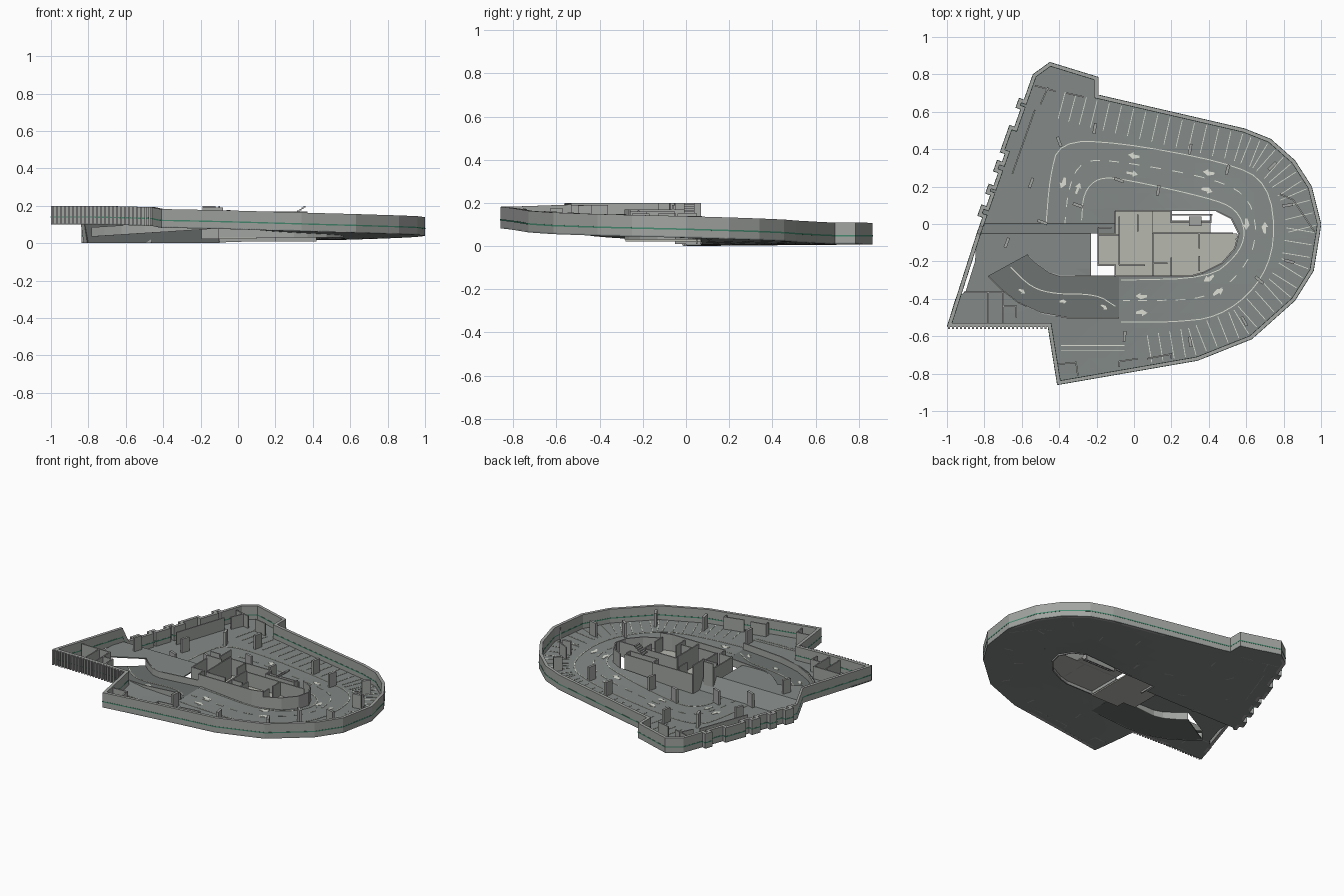
import bpy, bmesh, math
from mathutils import Vector as V

if "Cube" in bpy.data.objects:
    bpy.data.objects.remove(bpy.data.objects["Cube"])

def mat(name, c):
    m = bpy.data.materials.new(name)
    m.diffuse_color = (*c, 1)
    m.use_nodes = True
    m.node_tree.nodes["Principled BSDF"].inputs["Base Color"].default_value = m.diffuse_color
    return m

FLOOR = mat("floor_grey", (0.23, 0.255, 0.245))
RAMP = mat("ramp_grey", (0.15, 0.165, 0.16))
WALL = mat("wall_grey", (0.36, 0.375, 0.36))
CORE = mat("core_floor_light", (0.47, 0.48, 0.43))
GREEN = mat("stripe_green", (0.06, 0.25, 0.16))
WHITE = mat("marking_white", (0.72, 0.74, 0.66))

# helical floor height around the core
TABLE = [(-180, .1), (-150, .1), (-124, .083), (-69, .063), (0, .04), (50, .018), (90, .012), (180, 0)]
def deck(x, y):
    a = math.degrees(math.atan2(y + .05, x - .1))
    for (a0, z0), (a1, z1) in zip(TABLE, TABLE[1:]):
        if a <= a1:
            return z0 + (z1 - z0) * (a - a0) / (a1 - a0)
    return 0
def ramp_z(x, y):
    return .035 + .045 * (x + .78) / .7
def level(z):
    return lambda x, y: z

def finish(name, bm, m):
    bmesh.ops.recalc_face_normals(bm, faces=bm.faces)
    me = bpy.data.meshes.new(name)
    bm.to_mesh(me)
    bm.free()
    me.materials.append(m)
    ob = bpy.data.objects.new(name, me)
    bpy.context.collection.objects.link(ob)

def resample(pts, step):
    out = [V(pts[0])]
    for a, b in zip(pts, pts[1:]):
        a, b = V(a), V(b)
        n = max(1, math.ceil((b - a).length / step))
        out += [a.lerp(b, i / n) for i in range(1, n + 1)]
    return out

def chaikin(pts, n=2):
    for _ in range(n):
        new = [V(pts[0])]
        for a, b in zip(pts, pts[1:]):
            new += [V(a).lerp(V(b), .25), V(a).lerp(V(b), .75)]
        pts = new + [V(pts[-1])]
    return pts

def normals(pts):
    d = [(b - a).normalized() for a, b in zip(pts, pts[1:])]
    n = [V((e.y, -e.x)) for e in d]
    n = [n[0]] + n + [n[-1]]
    return [(p + q) / max(.3, 1 + p.dot(q)) for p, q in zip(n, n[1:])]

def strip(bm, pts, o1, o2, z1, z2, base=deck, step=.08):
    """Box section swept along a path, offset to the right, riding on the base height."""
    pts = resample(pts, step)
    rings = []
    for p, n in zip(pts, normals(pts)):
        h = base(p.x, p.y)
        rings.append([bm.verts.new((*(p + n * o), h + z)) for o, z in ((o1, z1), (o2, z1), (o2, z2), (o1, z2))])
    for a, b in zip(rings, rings[1:]):
        for i in range(4):
            j = (i + 1) % 4
            bm.faces.new((a[i], a[j], b[j], b[i]))
    bm.faces.new(rings[0])
    bm.faces.new(rings[-1])

def slab(bm, pts, z1, z2, base=deck, cut=.08):
    """Polygon plate, sliced into a grid and draped over the base height."""
    b = bmesh.new()
    b.faces.new([b.verts.new((p[0], p[1], 0)) for p in pts])
    n = int(1 / cut) if cut else -1
    for i in range(-n, n + 1):
        for co, no in (((i * cut + .003, 0, 0), (1, 0, 0)), ((0, i * cut + .003, 0), (0, 1, 0))):
            bmesh.ops.bisect_plane(b, geom=b.verts[:] + b.edges[:] + b.faces[:], plane_co=co, plane_no=no)
    bmesh.ops.triangulate(b, faces=b.faces[:])
    r = bmesh.ops.extrude_face_region(b, geom=b.faces[:], use_keep_orig=True)
    top = {v for v in r["geom"] if isinstance(v, bmesh.types.BMVert)}
    for v in b.verts:
        v.co.z = base(v.co.x, v.co.y) + (z2 if v in top else z1)
    me = bpy.data.meshes.new("tmp")
    b.to_mesh(me)
    b.free()
    bm.from_mesh(me)
    bpy.data.meshes.remove(me)

# outlines, clockwise, with bays along the west side
A, B = V((-.84, -.05)), V((-.54, .8))
out = V((-.943, .333)) * .028
west = [A]
for t0, t1 in ((.1, .17), (.24, .3), (.38, .45), (.5, .67), (.78, .84)):
    p, q = A.lerp(B, t0), A.lerp(B, t1)
    west += [p, p + out, q + out, q]
north = west + [B, (-.45, .865), (-.19, .785), (-.19, .69), (.59, .51), (.73, .455), (.86, .34), (.95, .2), (1, 0), (.993, -.05)]
Y = -.0501
south = [(.993, Y), (.96, -.25), (.86, -.41), (.63, -.615), (.34, -.73), (-.41, -.86), (-.46, -.55), (-1, -.55), (-.84, Y)]
ramp_in = [(-.57, -.165), (-.52, -.21), (-.45, -.26), (-.39, -.28), (-.08, -.28)]
ramp_out = [(-.08, -.5), (-.36, -.5), (-.5, -.475), (-.62, -.42), (-.71, -.35), (-.78, -.28)]

# floor slabs
bm = bmesh.new()
slab(bm, north + [(.56, -.05), (.52, .03), (.44, .07), (-.1, .07), (-.1, -.05)], 0, .007)
finish("lower_floor", bm, FLOOR)
bm = bmesh.new()
slab(bm, south[:-1] + [(-.955, -.4), (-.9, -.36), (-.85, -.2), (-.84, Y), (-.23, Y), (-.23, -.28)] + ramp_in[-2::-1]
     + ramp_out[::-1] + [(-.08, -.28), (.3, -.28), (.37, -.26), (.47, -.21), (.54, -.13), (.56, Y)], 0, .007)
finish("upper_floor", bm, FLOOR)
bm = bmesh.new()
slab(bm, ramp_in + ramp_out, 0, .007, ramp_z)
finish("ramp", bm, RAMP)
bm = bmesh.new()
for path, s in ((ramp_in, 1), (ramp_out, 1)):
    strip(bm, path, -.004, .004, 0, .05, ramp_z)
finish("ramp_walls", bm, WALL)

# perimeter wall and green stripe
bm, bs = bmesh.new(), bmesh.new()
for path in (north, south):
    strip(bm, path, 0, .02, 0, .1)
    strip(bs, path, -.0012, .0212, .036, .043)
for i in range(25):
    x = -.99 + i * .0215
    strip(bm, [(x, -.562), (x, -.55)], -.005, .005, 0, .1)
finish("perimeter_wall", bm, WALL)
finish("perimeter_stripe", bs, GREEN)

# core floor plates
bm = bmesh.new()
slab(bm, [(-.19, -.02), (-.1, -.02), (-.1, .07), (.1, .07), (.1, -.28), (-.1, -.28), (-.1, -.22), (-.19, -.22)], .022, .03, level(0), 0)
slab(bm, [(.1, .07), (.2, .07), (.2, .02), (.41, .02), (.41, -.05), (.55, -.05), (.54, -.13), (.47, -.21), (.37, -.26), (.3, -.28), (.1, -.28)],
     .05, .058, level(0), 0)
finish("core_floor", bm, CORE)

# core walls
bm = bmesh.new()
for path, z1, z2 in (
        ([(-.19, -.02), (-.19, -.22), (-.1, -.22), (-.1, -.28)], .022, .17),
        ([(-.1, -.28), (.3, -.28), (.37, -.26)], .03, .17),
        ([(.37, -.26), (.47, -.21), (.54, -.13), (.56, -.05), (.52, .03), (.44, .07)], .03, .135),
        ([(-.1, .07), (.2, .07)], .01, .14), ([(.2, .05), (.42, .05)], .01, .13),
        ([(.2, .07), (.2, .01), (.41, .01), (.41, .05)], .03, .14),
        ([(-.19, -.02), (-.12, -.02)], .022, .2), ([(-.1, -.05), (-.1, .07)], .01, .2),
        ([(-.08, .04), (-.08, -.22)], .03, .17), ([(-.19, -.06), (-.08, -.06)], .03, .19),
        ([(.1, -.05), (.1, -.28)], .03, .16), ([(.1, -.05), (.53, -.05)], .05, .15),
        ([(.02, .05), (.02, -.04)], .03, .15), ([(.35, -.05), (.35, -.13)], .05, .15),
        ([(.35, -.17), (.35, -.25)], .05, .15), ([(.2, -.18), (.2, -.28)], .05, .16),
        ([(.1, -.21), (.18, -.21)], .05, .16), ([(-.08, -.22), (.06, -.22)], .03, .165)):
    strip(bm, path, -.004, .004, z1, z2, level(0))
finish("core_walls", bm, WALL)

# stair flight rising out of the core
bm = bmesh.new()
for i in range(6):
    x = .3 + i * .011
    strip(bm, [(x, -.01), (x, .04)], -.0055, .0055, .15 + i * .008, .16 + i * .008, level(0))
finish("stair_flight", bm, WALL)

# side rooms and free-standing partitions
bm = bmesh.new()
for path in ([(-.53, .74), (-.42, .71)], [(-.5, .64), (-.46, .73)], [(-.36, .7), (-.27, .68)], [(-.53, .61), (-.65, .27)],
             [(.78, .16), (.85, .13), (.965, -.04)], [(-.08, -.765), (-.08, -.735), (.02, -.72)], [(.07, -.72), (.2, -.695), (.2, -.72)],
             [(-.41, -.75), (-.31, -.74), (-.3, -.81)], [(-.91, -.365), (-.7, -.365), (-.7, -.53)],
             [(-.78, -.37), (-.78, -.53)], [(-.7, -.44), (-.63, -.44), (-.63, -.5)]):
    strip(bm, path, -.004, .004, 0, .09)
finish("partitions", bm, WALL)

# columns: x, y, angle
bm = bmesh.new()
for x, y, a in ((-.21, .51, 80), (.3, .4, 80), (.5, .29, 75), (.74, .31, 45), (.82, .1, 10), (-.49, .01, 160), (-.4, .44, 110),
                (-.08, .235, -20), (.13, .18, 80), (.67, -.3, -40), (.59, -.52, -60), (.3, -.63, -80), (-.05, -.6, 85),
                (-.55, .22, 70), (.83, -.2, -15), (-.68, -.1, 70), (-.3, .1, 160)):
    d = V((math.cos(math.radians(a)), math.sin(math.radians(a)))) * .028
    strip(bm, [V((x, y)) - d, V((x, y)) + d], -.008, .008, 0, .1)
finish("columns", bm, WALL)

# lane lines: solid edges and dashed centre
edge = [(-.47, 0), (-.45, .25), (-.4, .44), (-.1, .44), (.5, .33), (.72, .22), (.76, -.1), (.66, -.34), (.45, -.5), (.2, -.525), (-.07, -.525)]
mid = [(-.37, 0), (-.35, .2), (-.28, .34), (-.1, .34), (.45, .24), (.63, .13), (.66, -.1), (.55, -.29), (.38, -.4), (.1, -.41), (-.07, -.41)]
inner = [(-.28, .02), (-.27, .17), (-.19, .25), (-.05, .24), (.4, .14), (.55, .08), (.6, -.05), (.55, -.17), (.4, -.29), (-.07, -.3)]
ramp_mid = [(-.66, -.23), (-.55, -.34), (-.42, -.375), (-.2, -.375), (-.1, -.44)]
bm = bmesh.new()
def line(pts, w=.0025, base=deck):
    strip(bm, pts, -w, w, .007, .0095, base, .04)
line(chaikin(edge))
line(chaikin(inner))
line(chaikin(ramp_mid), base=ramp_z)
d = resample(chaikin(mid), .02)
for i in range(0, len(d) - 3, 6):
    line(d[i:i + 4])

# parking bay lines along the outer wall
for path in ([(-.36, .735), (-.19, .69), (.59, .51), (.73, .455), (.86, .34), (.95, .2), (1, 0)], south[:5] + [(.1, -.77)]):
    pts = resample(path, .07)
    for p, n in zip(pts, normals(pts)):
        line([p + n * .03, p + n * .18], .002)
for y in (-.65, -.675):
    line([(-.39, y), (-.05, y)])

# direction arrows: x, y, heading
for x, y, a in ((0, .365, 170), (-.01, .27, -10), (.4, .275, 170), (.39, .18, -15), (-.38, .22, -110), (-.3, .19, 70), (.6, 0, -90),
                (.7, -.02, 90), (.4, -.29, -150), (.45, -.365, 30), (.04, -.385, 180), (.04, -.475, 0),
                (-.6, -.36, -30), (-.38, -.415, 0), (-.16, -.445, -35)):
    c, s = math.cos(math.radians(a)), math.sin(math.radians(a))
    k = .65 if x < -.1 and y < -.3 else 1
    shape = [(-.03, -.006), (.004, -.006), (.004, -.018), (.032, 0), (.004, .018), (.004, .006), (-.03, .006)]
    slab(bm, [(x + k * (u * c - v * s), y + k * (u * s + v * c)) for u, v in shape], .007, .0095, ramp_z if k < 1 else deck, 0)
finish("floor_markings", bm, WHITE)
